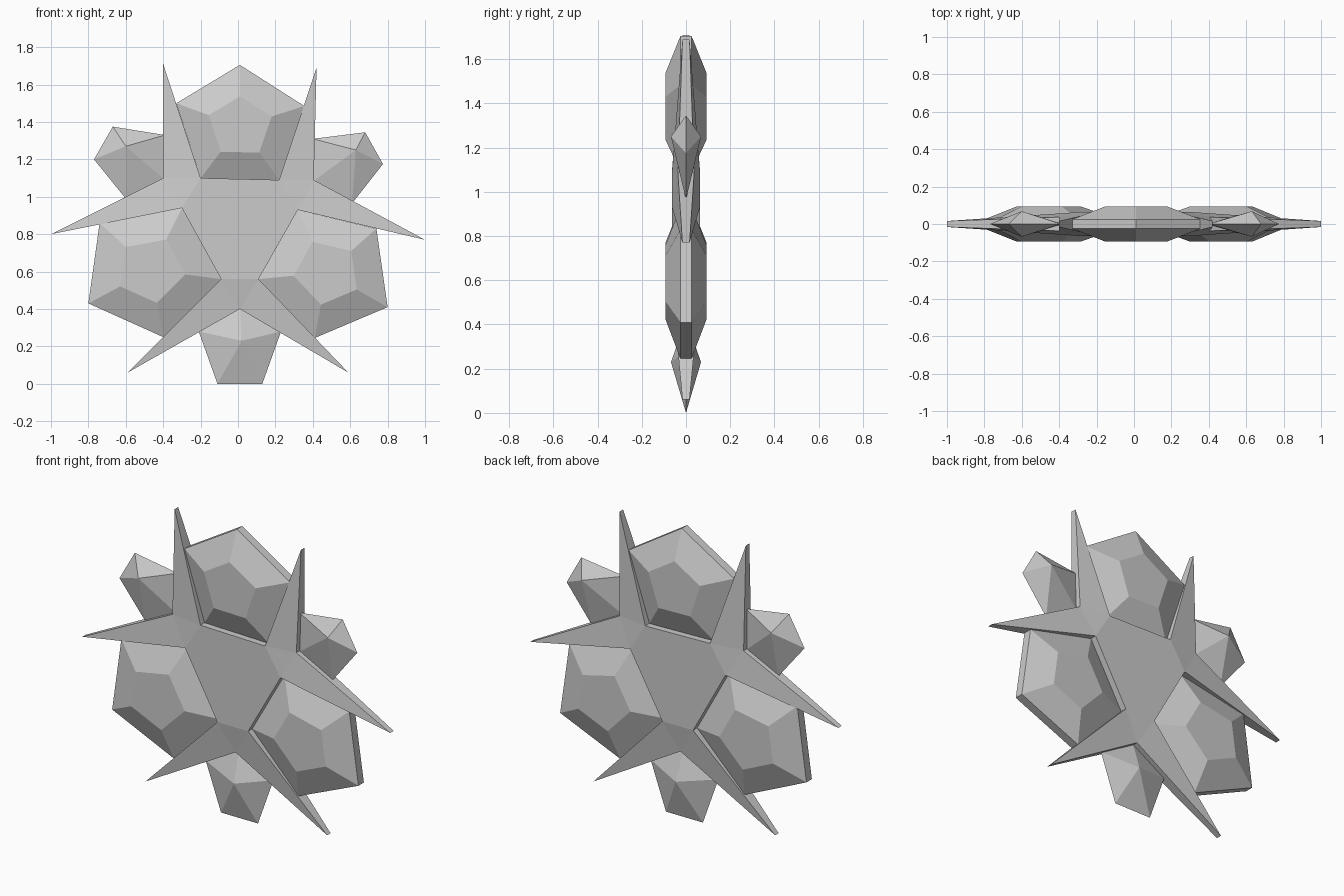
import bpy, bmesh

if "Cube" in bpy.data.objects:
    bpy.data.objects.remove(bpy.data.objects["Cube"])


def finish(bm, name):
    bmesh.ops.recalc_face_normals(bm, faces=bm.faces)
    me = bpy.data.meshes.new(name)
    bm.to_mesh(me)
    bm.free()
    ob = bpy.data.objects.new(name, me)
    bpy.context.collection.objects.link(ob)
    return ob


def ring(bm, pts, y):
    return [bm.verts.new((x, y, z)) for x, z in pts]


def bridge(bm, a, b):
    n = len(a)
    for i in range(n):
        j = (i + 1) % n
        bm.faces.new((a[i], a[j], b[j], b[i]))


def big_gem(name, pts, rim=0.025, depth=0.093, k=0.49):
    """Cut gem: thin girdle with a smaller flat table front and back."""
    cx = sum(p[0] for p in pts) / len(pts)
    cz = sum(p[1] for p in pts) / len(pts)
    table = [(cx + (x - cx) * k, cz + (z - cz) * k) for x, z in pts]
    bm = bmesh.new()
    loops = [ring(bm, p, y) for p, y in
             ((table, -depth), (pts, -rim), (pts, rim), (table, depth))]
    for a, b in zip(loops, loops[1:]):
        bridge(bm, a, b)
    bm.faces.new(loops[0])
    bm.faces.new(loops[-1])
    return finish(bm, name)


def small_gem(name, pts, apex, depth=0.068):
    """Five-sided double pyramid."""
    bm = bmesh.new()
    rim = ring(bm, pts, 0)
    for y in (-depth, depth):
        tip = bm.verts.new((apex[0], y, apex[1]))
        for i in range(5):
            bm.faces.new((rim[i], rim[(i + 1) % 5], tip))
    return finish(bm, name)


# Spiked centre plate: each arm is inner corner, spike, notch, spike, inner corner
arms = [
    [(-.20, 1.10), (-.40, 1.71), (-.40, 1.10), (-1.0, .80), (-.30, .94)],
    [(-.09, .56), (-.59, .06), (.01, .40), (.59, .06), (.11, .56)],
    [(.32, .93), (1.0, .77), (.405, 1.09), (.42, 1.69), (.22, 1.09)],
]
thick = [.063, .016, .037, .016, .063]
bm = bmesh.new()
sides = []
for s in (-1, 1):
    outline, hexagon = [], []
    for arm in arms:
        v = [bm.verts.new((x, s * t, z)) for (x, z), t in zip(arm, thick)]
        for tri in ((0, 1, 2), (2, 3, 4), (0, 2, 4)):
            bm.faces.new([v[i] for i in tri])
        outline += v
        hexagon += [v[0], v[4]]
    bm.faces.new(hexagon)
    sides.append(outline)
bridge(bm, *sides)
finish(bm, "spiked_plate")

# Large pentagonal gems between the arms
big_gem("top_gem", [(.01, 1.705), (.355, 1.485), (.22, 1.09), (-.20, 1.10), (-.33, 1.50)])
big_gem("left_gem", [(-.30, .94), (-.09, .56), (-.40, .25), (-.80, .43), (-.74, .86)])
big_gem("right_gem", [(.32, .93), (.11, .56), (.41, .245), (.80, .41), (.74, .83)])

# Small gems in the notches
small_gem("bottom_small_gem",
          [(-.11, 0), (.13, 0), (.23, .28), (.01, .42), (-.21, .28)], (.02, .23))
small_gem("left_small_gem",
          [(-.67, 1.375), (-.77, 1.20), (-.60, .99), (-.38, 1.08), (-.39, 1.33)], (-.60, 1.27))
small_gem("right_small_gem",
          [(.68, 1.345), (.775, 1.175), (.61, .965), (.385, 1.07), (.40, 1.31)], (.63, 1.25))
